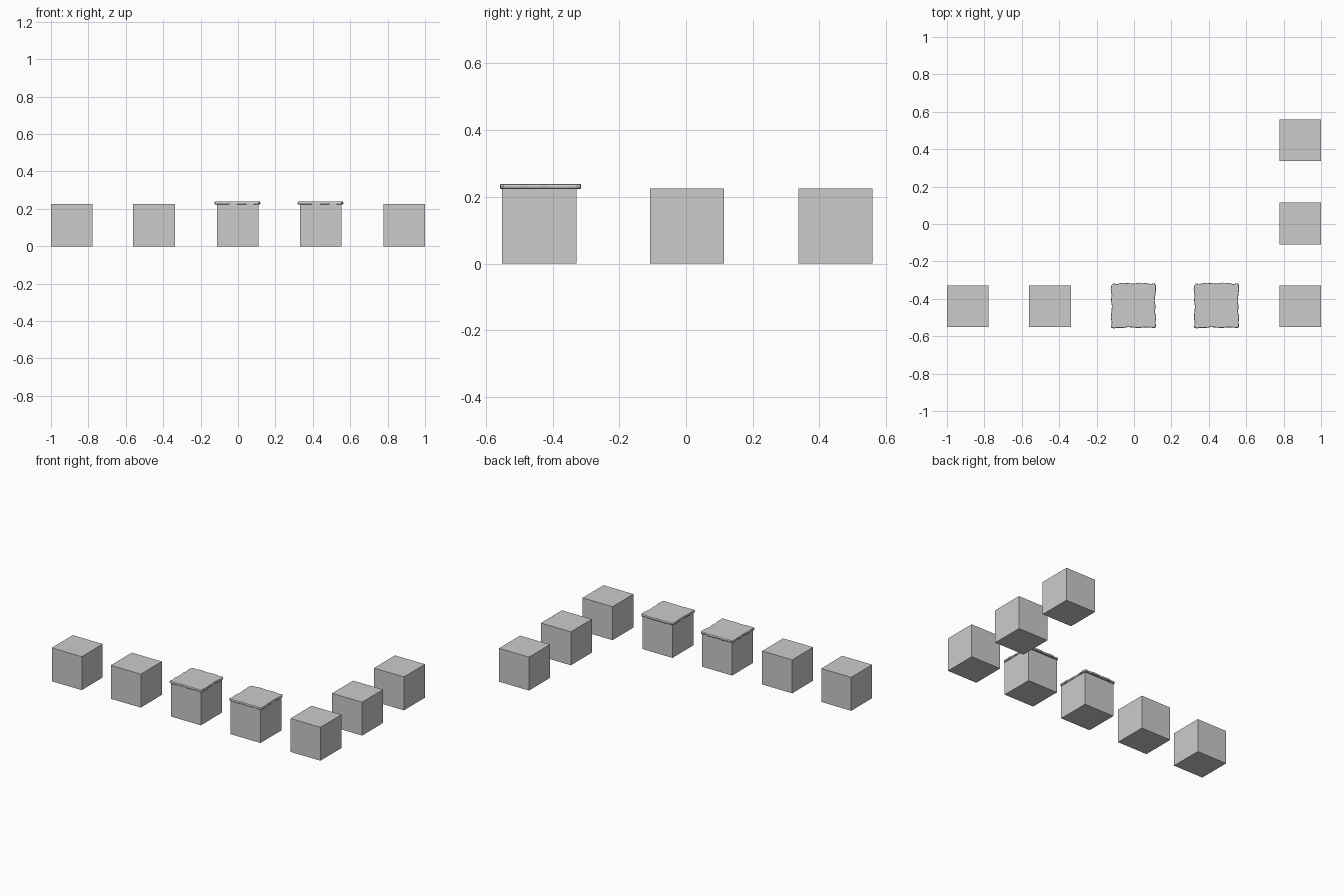
import bpy, bmesh, math
from mathutils import Vector

if "Cube" in bpy.data.objects:
    bpy.data.objects.remove(bpy.data.objects["Cube"])

S = 0.223          # block width
H = 0.225          # block height
ROW_Y = -0.44


def block(name, x, y):
    bpy.ops.mesh.primitive_cube_add(size=1, location=(x, y, H / 2))
    ob = bpy.context.object
    ob.name = name
    ob.scale = (S, S, H)


# Half-open wavy outline of the cap, counter-clockwise, relative to block centre
OUTLINE = [
    (-.122, -.113), (-.108, -.118), (-.085, -.115), (-.06, -.116), (-.03, -.111), (0, -.114),
    (.03, -.116), (.06, -.112), (.09, -.114), (.112, -.116),
    (.120, -.108), (.117, -.085), (.121, -.06), (.114, -.03), (.117, 0),
    (.112, .03), (.116, .06), (.120, .09), (.119, .112),
    (.112, .124), (.09, .119), (.06, .125), (.03, .126), (0, .121),
    (-.03, .124), (-.06, .126), (-.09, .119), (-.11, .122),
    (-.119, .112), (-.123, .09), (-.118, .06), (-.121, .03), (-.116, 0),
    (-.119, -.03), (-.122, -.06), (-.117, -.09),
]


def cap(name, x, y):
    # stacked rings form a thin slab with a rounded rim
    rings = [(0.972, 0.2235), (1.0, 0.227), (1.0, 0.234), (0.985, 0.238), (0.95, 0.2395)]
    bm = bmesh.new()
    loops = [[bm.verts.new((px * s, py * s, z)) for px, py in OUTLINE] for s, z in rings]
    n = len(OUTLINE)
    for a, b in zip(loops, loops[1:]):
        for i in range(n):
            j = (i + 1) % n
            bm.faces.new((a[i], a[j], b[j], b[i]))
    bm.faces.new(loops[0][::-1])
    bm.faces.new(loops[-1])
    bmesh.ops.recalc_face_normals(bm, faces=bm.faces)
    me = bpy.data.meshes.new(name)
    bm.to_mesh(me)
    bm.free()
    ob = bpy.data.objects.new(name, me)
    ob.location = (x, y, 0)
    bpy.context.collection.objects.link(ob)


# Front row of blocks
for i, x in enumerate((-0.8885, -0.449, -0.002, 0.442, 0.8885)):
    block(f"front_block_{i + 1}", x, ROW_Y)

# Side column of blocks
for i, y in enumerate((0.003, 0.448)):
    block(f"side_block_{i + 1}", 0.8885, y)

# Wavy overhanging tops on two of the blocks
for i, x in enumerate((-0.002, 0.442)):
    cap(f"wavy_top_{i + 1}", x, ROW_Y)
